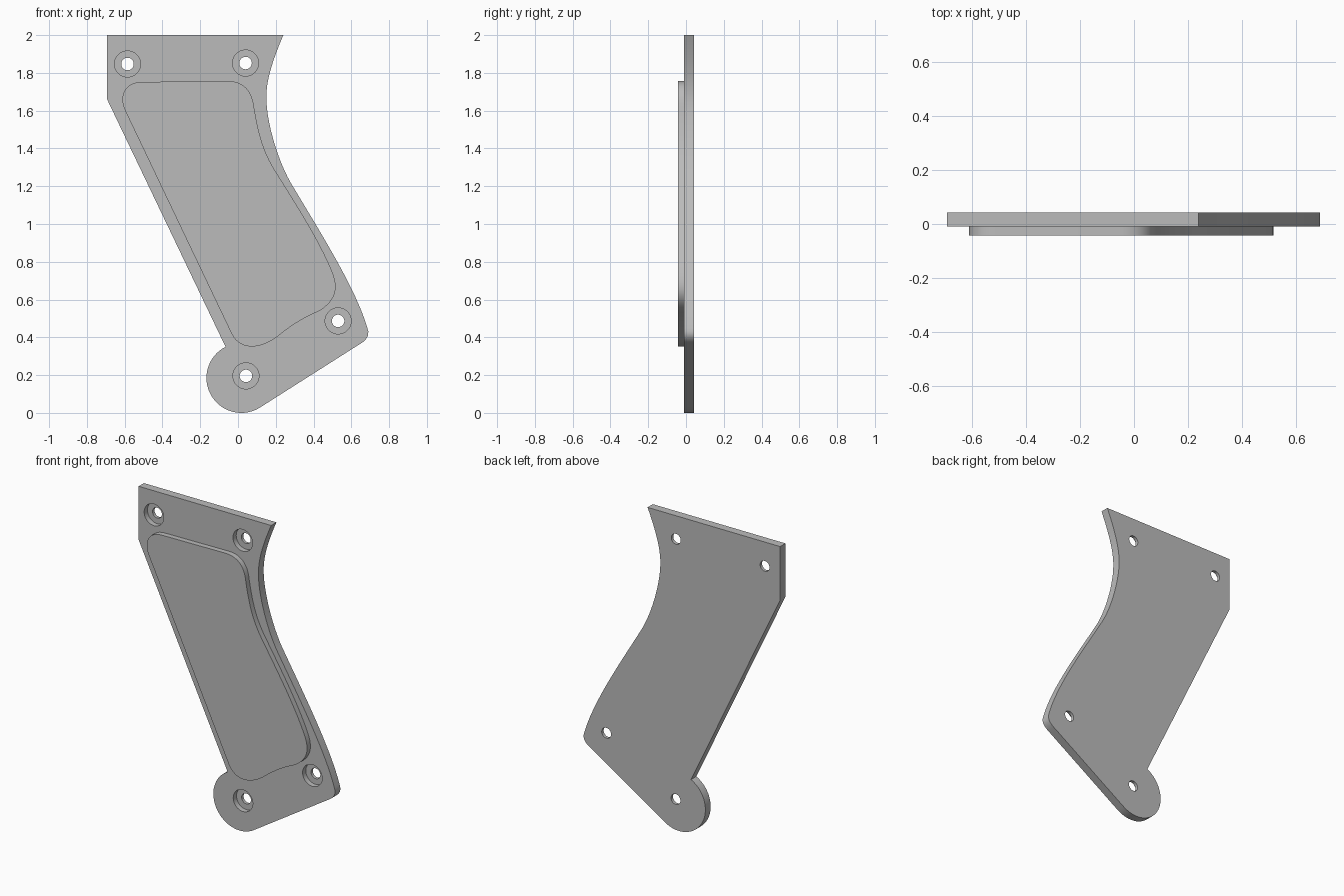
import bpy, bmesh, math
from mathutils import Vector
from mathutils.geometry import interpolate_bezier

cube = bpy.data.objects.get("Cube")
if cube:
    bpy.data.objects.remove(cube)

FRONT, SEAM, BACK = -0.0435, -0.0095, 0.0435

grey = bpy.data.materials.new("plain_grey")
grey.use_nodes = True
grey.diffuse_color = (0.5, 0.5, 0.5, 1)
grey.node_tree.nodes["Principled BSDF"].inputs["Base Color"].default_value = (0.5, 0.5, 0.5, 1)


def bez(a, b, c, d, n=14):
    pts = interpolate_bezier(*[Vector((x, 0, z)) for x, z in (a, b, c, d)], n)
    return [(p.x, p.z) for p in pts]


def slab(name, outline, y0, y1):
    """Extrude an outline in the xz plane from y0 to y1."""
    bm = bmesh.new()
    face = bm.faces.new([bm.verts.new((x, y0, z)) for x, z in outline])
    ext = bmesh.ops.extrude_face_region(bm, geom=[face])
    moved = [v for v in ext["geom"] if isinstance(v, bmesh.types.BMVert)]
    bmesh.ops.translate(bm, verts=moved, vec=(0, y1 - y0, 0))
    bmesh.ops.remove_doubles(bm, verts=bm.verts, dist=0.0005)
    bmesh.ops.recalc_face_normals(bm, faces=bm.faces)
    mesh = bpy.data.meshes.new(name)
    bm.to_mesh(mesh)
    bm.free()
    mesh.materials.append(grey)
    ob = bpy.data.objects.new(name, mesh)
    bpy.context.collection.objects.link(ob)
    return ob


def circle(cx, cz, r, n=40):
    return [(cx + r * math.cos(math.tau * i / n), cz + r * math.sin(math.tau * i / n)) for i in range(n)]


def drill(ob, outline, y0, y1):
    cutter = slab("hole_cutter", outline, y0, y1)
    cutter.hide_render = True
    mod = ob.modifiers.new("hole", 'BOOLEAN')
    mod.operation, mod.solver, mod.object = 'DIFFERENCE', 'EXACT', cutter
    bpy.context.view_layer.objects.active = ob
    bpy.ops.object.modifier_apply(modifier=mod.name)
    bpy.data.objects.remove(cutter)


# Backing plate: flat top, curved right edge, rounded lobe at the bottom
plate_outline = [(-0.693, 1.66), (-0.693, 2.0)]
plate_outline += bez((0.24, 2.0), (0.18, 1.86), (0.15, 1.76), (0.15, 1.67))
plate_outline += bez((0.15, 1.67), (0.15, 1.54), (0.21, 1.34), (0.278, 1.22))[1:]
plate_outline += bez((0.278, 1.22), (0.42, 0.98), (0.62, 0.67), (0.685, 0.45))[1:]
plate_outline += bez((0.685, 0.45), (0.702, 0.405), (0.675, 0.38), (0.63, 0.355), 8)[1:]
for i in range(33):
    a = math.radians(-57 - i * (360 - 117 - 57) / 32)
    plate_outline.append((0.018 + 0.185 * math.cos(a), 0.185 + 0.185 * math.sin(a)))
plate = slab("backing_plate", plate_outline, SEAM, BACK)

# Counterbored screw holes
for x, z in ((-0.585, 1.847), (0.04, 1.852), (0.53, 0.487), (0.042, 0.196)):
    drill(plate, circle(x, z, 0.069), SEAM - 0.05, SEAM + 0.033)
    drill(plate, circle(x, z, 0.033), SEAM - 0.05, BACK + 0.05)

# Raised grip panel with rounded corners
panel_outline = bez((-0.595, 1.595), (-0.64, 1.685), (-0.59, 1.752), (-0.51, 1.752))
panel_outline += bez((-0.056, 1.757), (0.02, 1.757), (0.068, 1.715), (0.082, 1.637))
panel_outline += bez((0.082, 1.637), (0.105, 1.49), (0.13, 1.39), (0.193, 1.288))[1:]
panel_outline += bez((0.193, 1.288), (0.31, 1.10), (0.42, 0.93), (0.49, 0.768))[1:]
panel_outline += bez((0.49, 0.768), (0.53, 0.68), (0.535, 0.605), (0.431, 0.54))[1:]
panel_outline += bez((0.431, 0.54), (0.36, 0.51), (0.30, 0.475), (0.235, 0.425))[1:]
panel_outline += bez((0.235, 0.425), (0.12, 0.325), (0.01, 0.33), (-0.034, 0.419))[1:]
panel = slab("grip_panel", panel_outline, FRONT, SEAM + 0.002)

# Smooth curved walls, crisp rims
for ob in (plate, panel):
    bpy.ops.object.select_all(action='DESELECT')
    ob.select_set(True)
    bpy.context.view_layer.objects.active = ob
    bpy.ops.object.shade_smooth_by_angle(angle=math.radians(30))
